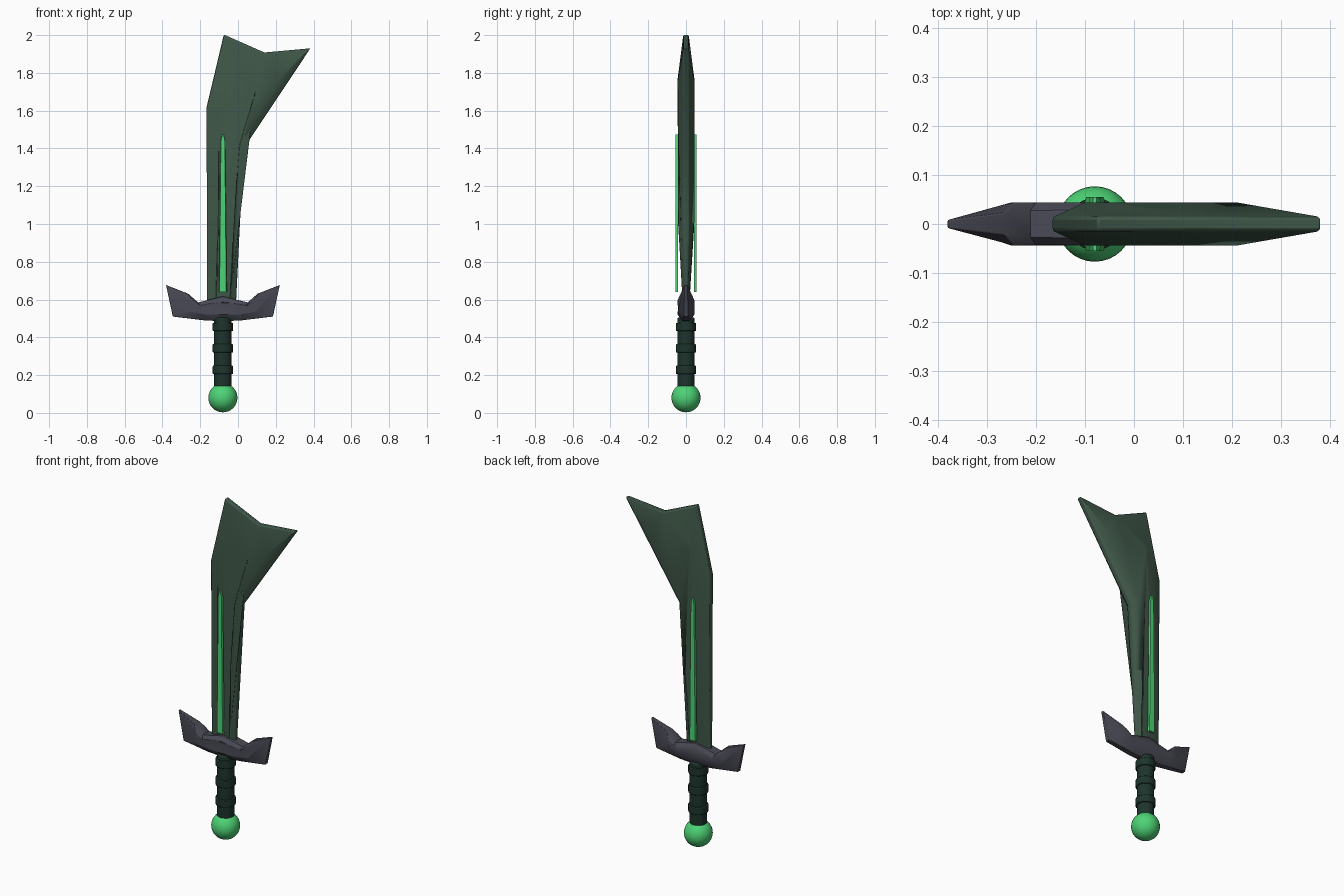
import bpy, bmesh, math

if "Cube" in bpy.data.objects:
    bpy.data.objects.remove(bpy.data.objects["Cube"])

CX = -0.08  # axis shared by hilt and guard


def material(name, rgb):
    m = bpy.data.materials.new(name)
    m.diffuse_color = (*rgb, 1)
    m.use_nodes = True
    m.node_tree.nodes["Principled BSDF"].inputs["Base Color"].default_value = m.diffuse_color
    return m


BLADE = material("dark green metal", (0.05, 0.095, 0.065))
GLOW = material("bright green", (0.075, 0.65, 0.18))
GUARD = material("slate grey", (0.068, 0.068, 0.092))
GRIP = material("deep green leather", (0.013, 0.034, 0.026))


def finish(ob, name, mat, angle=40):
    ob.name = name
    ob.data.materials.append(mat)
    bpy.ops.object.select_all(action='DESELECT')
    ob.select_set(True)
    bpy.context.view_layer.objects.active = ob
    bpy.ops.object.shade_smooth_by_angle(angle=math.radians(angle))
    return ob


def lens_solid(name, rim, ridge, mat, bevel=0.006):
    """Thin rim outline joined to a thicker ridge outline on both sides.
    Points are (x, z, half thickness)."""
    bm = bmesh.new()
    loops = {}
    for s in (-1, 1):
        for key, pts in (("rim", rim), ("ridge", ridge)):
            loops[key, s] = [bm.verts.new((x, s * t, z)) for x, z, t in pts]
    n = len(rim)
    for i in range(n):
        j = (i + 1) % n
        bm.faces.new((loops["rim", -1][i], loops["rim", -1][j],
                      loops["rim", 1][j], loops["rim", 1][i]))
        for s in (-1, 1):
            a, b = loops["rim", s], loops["ridge", s]
            bm.faces.new((a[i], a[j], b[j], b[i]))
    for s in (-1, 1):
        bm.faces.new(loops["ridge", s])
    bmesh.ops.triangulate(bm, faces=[f for f in bm.faces if len(f.verts) > 4])
    bmesh.ops.recalc_face_normals(bm, faces=bm.faces)
    me = bpy.data.meshes.new(name)
    bm.to_mesh(me)
    bm.free()
    ob = bpy.data.objects.new(name, me)
    bpy.context.collection.objects.link(ob)
    finish(ob, name, mat)
    if bevel:
        mod = ob.modifiers.new("soft edges", 'BEVEL')
        mod.width = bevel
        mod.segments = 2
        mod.limit_method = 'ANGLE'
        mod.angle_limit = math.radians(45)
    return ob


# Blade: flared and notched tip, thin edges, tapering into the guard
T, H = 0.014, 0.044
blade_rim = [(-0.165, 0.55, 0.008), (-0.165, 1.0, T), (-0.166, 1.62, T),
             (-0.075, 2.003, T), (0.14, 1.908, T), (0.383, 1.93, T),
             (0.034, 1.405, T), (0.01, 1.0, T), (-0.012, 0.55, 0.008)]
blade_ridge = [(-0.115, 0.55, 0.016), (-0.10, 1.0, H), (-0.10, 1.6, H),
               (-0.05, 1.77, H), (0.10, 1.74, H), (0.21, 1.76, H),
               (0.005, 1.42, H), (-0.025, 1.0, H), (-0.045, 0.55, 0.016)]
lens_solid("blade", blade_rim, blade_ridge, BLADE)


# Guard: right half mirrored about the hilt axis
def mirrored(half):
    left = [(-x, z, t) for x, z, t in reversed(half) if x > 0]
    return [(CX + x, z, t) for x, z, t in half + left]


guard_rim = mirrored([(0, 0.485, 0.018), (0.10, 0.49, 0.018), (0.265, 0.51, 0.012),
                      (0.301, 0.677, 0.008), (0.185, 0.632, 0.022),
                      (0.13, 0.585, 0.026), (0, 0.617, 0.028)])
guard_ridge = mirrored([(0, 0.52, H), (0.10, 0.522, H), (0.17, 0.535, H),
                        (0.185, 0.56, 0.040), (0.165, 0.60, H),
                        (0.12, 0.567, H), (0, 0.59, H)])
lens_solid("guard", guard_rim, guard_ridge, GUARD, 0.005)


# Glowing strips standing just off each blade face
for label, s in (("front", -1), ("back", 1)):
    bm = bmesh.new()
    outline = [(-0.021, 0.64), (0.021, 0.64), (0.012, 1.44),
               (0.004, 1.475), (-0.004, 1.475), (-0.012, 1.44)]
    inner = [bm.verts.new((CX + x, s * 0.043, z)) for x, z in outline]
    outer = [bm.verts.new((CX + x * 0.85, s * 0.055, z)) for x, z in outline]
    bm.faces.new(inner)
    bm.faces.new(outer)
    for i in range(len(outline)):
        j = (i + 1) % len(outline)
        bm.faces.new((inner[i], inner[j], outer[j], outer[i]))
    bmesh.ops.recalc_face_normals(bm, faces=bm.faces)
    me = bpy.data.meshes.new("strip")
    bm.to_mesh(me)
    bm.free()
    strip = bpy.data.objects.new("strip", me)
    bpy.context.collection.objects.link(strip)
    finish(strip, label + "_glow_strip", GLOW, 30)


# Grip with three raised bands
def cylinder(name, radius, z0, z1, bevel):
    bpy.ops.mesh.primitive_cylinder_add(vertices=24, radius=radius, depth=z1 - z0,
                                        location=(CX, 0, (z0 + z1) / 2))
    ob = finish(bpy.context.object, name, GRIP)
    mod = ob.modifiers.new("soft edges", 'BEVEL')
    mod.width = bevel
    mod.segments = 2
    mod.limit_method = 'ANGLE'


cylinder("grip", 0.046, 0.12, 0.505, 0.008)
for i, z in enumerate((0.228, 0.342, 0.455)):
    cylinder(f"grip_band_{i + 1}", 0.054, z - 0.022, z + 0.022, 0.004)

# Pommel ball
bpy.ops.mesh.primitive_uv_sphere_add(segments=32, ring_count=16, radius=0.077,
                                     location=(CX, 0, 0.08))
finish(bpy.context.object, "pommel", GLOW)
